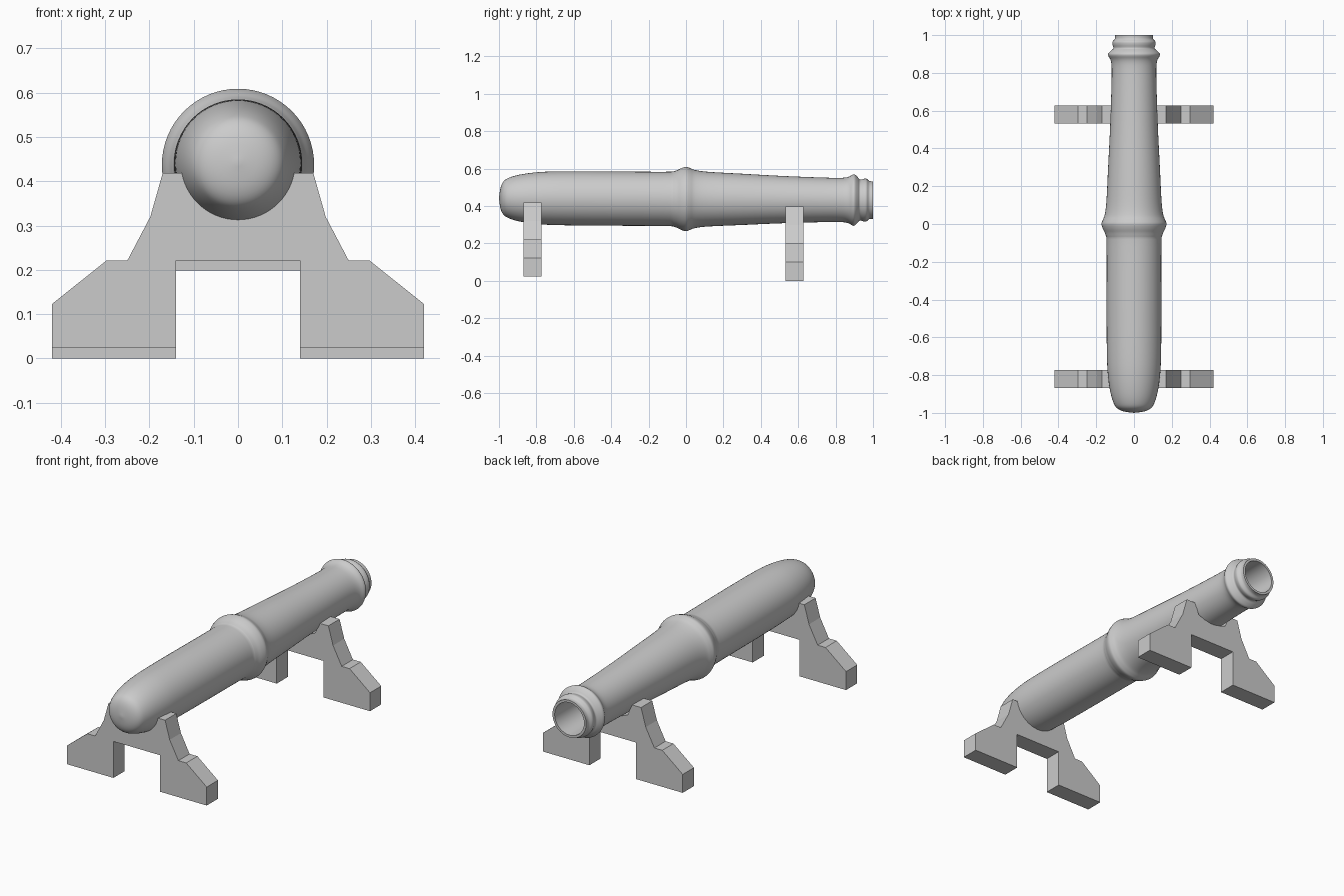
import bpy, bmesh, math
from mathutils import Vector, Matrix

if "Cube" in bpy.data.objects:
    bpy.data.objects.remove(bpy.data.objects["Cube"])


def finish(name, bm):
    bmesh.ops.remove_doubles(bm, verts=bm.verts, dist=1e-5)
    bmesh.ops.recalc_face_normals(bm, faces=bm.faces)
    mesh = bpy.data.meshes.new(name)
    bm.to_mesh(mesh)
    bm.free()
    ob = bpy.data.objects.new(name, mesh)
    bpy.context.collection.objects.link(ob)
    return ob


def smooth_path(pts, steps=4):
    # Catmull-Rom through the profile points
    p = [Vector(q) for q in [pts[0]] + pts + [pts[-1]]]
    out = []
    for a, b, c, d in zip(p, p[1:], p[2:], p[3:]):
        for i in range(steps):
            t = i / steps
            out.append(0.5 * (2 * b + (c - a) * t + (2 * a - 5 * b + 4 * c - d) * t**2
                              + (3 * b - a - 3 * c + d) * t**3))
    return out + [p[-1]]


# Barrel: (radius, y) from breech to muzzle, then back down the bore
outer = [(0, -1), (0.055, -0.992), (0.09, -0.975), (0.109, -0.945), (0.125, -0.89),
         (0.137, -0.81), (0.143, -0.71), (0.145, -0.5), (0.145, -0.12), (0.15, -0.06),
         (0.165, -0.025), (0.172, 0), (0.166, 0.02), (0.155, 0.05), (0.146, 0.12),
         (0.137, 0.3), (0.127, 0.5), (0.12, 0.7), (0.118, 0.82), (0.123, 0.865),
         (0.136, 0.89), (0.136, 0.903), (0.122, 0.918), (0.109, 0.93), (0.114, 0.95),
         (0.114, 0.965), (0.102, 0.98), (0.101, 1)]
profile = smooth_path(outer) + [Vector(q) for q in [(0.088, 1), (0.08, 0.4), (0, 0.4)]]

bm = bmesh.new()
verts = [bm.verts.new((r, y, 0)) for r, y in profile]
edges = [bm.edges.new(pair) for pair in zip(verts, verts[1:])]
bmesh.ops.spin(bm, geom=verts + edges, cent=(0, 0, 0), axis=(0, 1, 0),
               angle=2 * math.pi, steps=64, use_merge=True)
barrel = finish("barrel", bm)
barrel.data.transform(Matrix.Translation((0, 0, 0.437)) @ Matrix.Rotation(-0.006, 4, 'X'))
bpy.context.view_layer.objects.active = barrel
barrel.select_set(True)
bpy.ops.object.shade_smooth_by_angle(angle=math.radians(40))

# Stands: half outline, mirrored and extruded along y
half = [(0.14, 0.198), (0.14, 0), (0.42, 0), (0.42, 0.1), (0.297, 0.198), (0.25, 0.198),
        (0.198, 0.297), (0.17, 0.396), (0.115, 0.396), (0.09, 0.335), (0.05, 0.318)]


def stand(name, y, z):
    bm = bmesh.new()
    outline = half + [(-x, h) for x, h in reversed(half)]
    face = bm.faces.new([bm.verts.new((x, y - 0.048, h + z)) for x, h in outline])
    new = bmesh.ops.extrude_face_region(bm, geom=[face])["geom"]
    bmesh.ops.translate(bm, vec=(0, 0.096, 0),
                        verts=[v for v in new if isinstance(v, bmesh.types.BMVert)])
    finish(name, bm)


stand("muzzle_stand", 0.58, 0)
stand("breech_stand", -0.82, 0.023)
